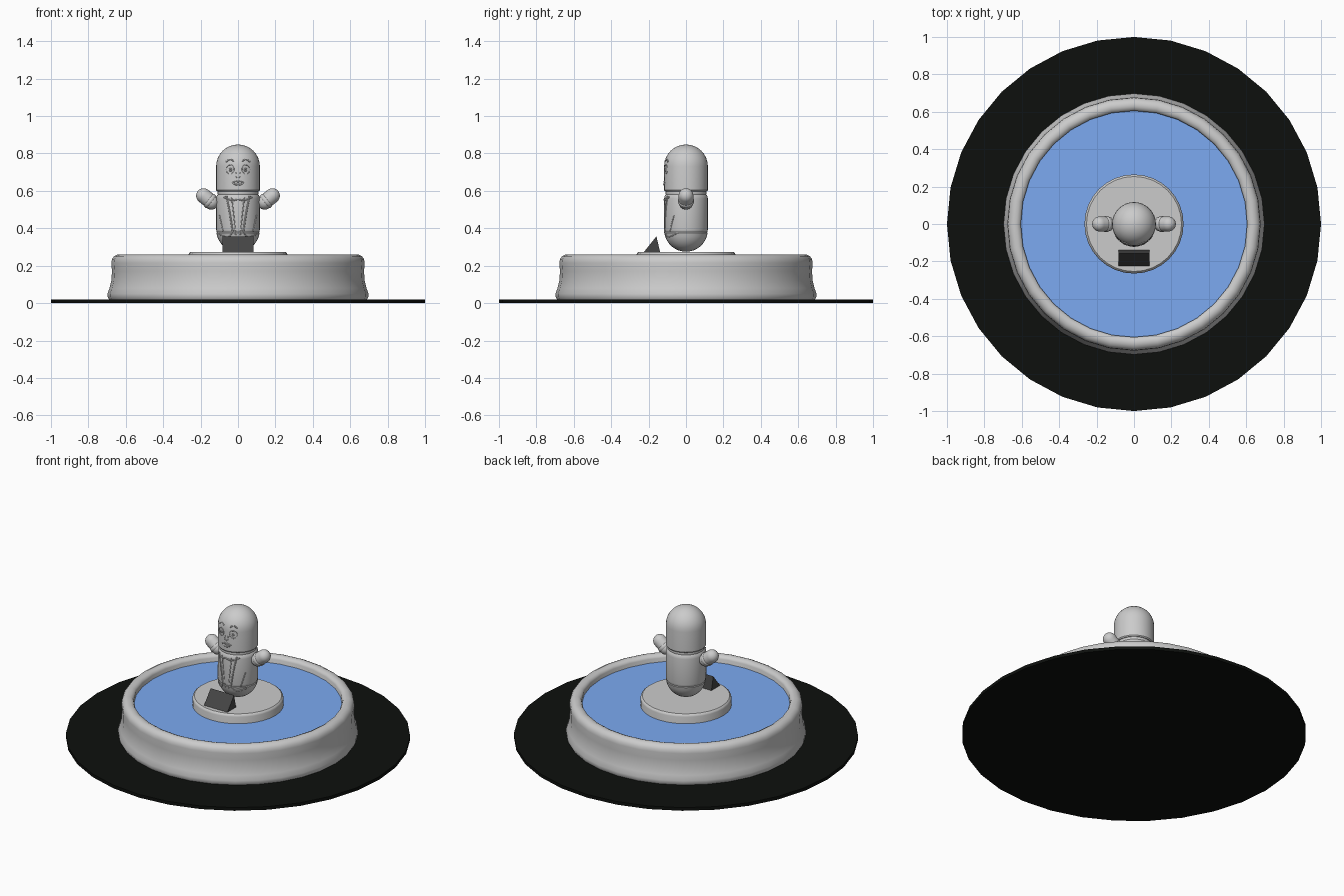
import bpy, bmesh
from math import sin, cos, pi, sqrt, radians
from mathutils import Vector

if "Cube" in bpy.data.objects:
    bpy.data.objects.remove(bpy.data.objects["Cube"])

R = 0.117           # figure radius
Z_TOP, Z_LOW = 0.731, 0.392   # centres of the domed ends


def material(name, rgb):
    m = bpy.data.materials.new(name)
    m.diffuse_color = (*rgb, 1)
    m.use_nodes = True
    m.node_tree.nodes["Principled BSDF"].inputs["Base Color"].default_value = m.diffuse_color
    return m


black = material("black", (0.004, 0.005, 0.004))
blue = material("water_blue", (0.2, 0.4, 0.88))
dark = material("dark_grey", (0.06, 0.06, 0.06))


def finish(bm, name, mat=None, angle=35):
    bmesh.ops.recalc_face_normals(bm, faces=bm.faces)
    me = bpy.data.meshes.new(name)
    bm.to_mesh(me)
    bm.free()
    ob = bpy.data.objects.new(name, me)
    bpy.context.collection.objects.link(ob)
    if mat:
        me.materials.append(mat)
    bpy.ops.object.select_all(action='DESELECT')
    ob.select_set(True)
    bpy.context.view_layer.objects.active = ob
    if angle:
        bpy.ops.object.shade_smooth_by_angle(angle=radians(angle))
    return ob


def lathe(name, profile, n=32, mat=None, angle=35, closed=False):
    """Revolve (radius, z) points around z; r = 0 ends become poles."""
    bm = bmesh.new()
    rings = []
    for r, z in profile:
        if r < 1e-5:
            rings.append([bm.verts.new((0, 0, z))] * n)
        else:
            rings.append([bm.verts.new((r * cos(2 * pi * i / n), r * sin(2 * pi * i / n), z))
                          for i in range(n)])
    pairs = list(zip(rings, rings[1:]))
    if closed:
        pairs.append((rings[-1], rings[0]))
    for a, b in pairs:
        for i in range(n):
            j = (i + 1) % n
            bm.faces.new(list(dict.fromkeys((a[i], a[j], b[j], b[i]))))
    return finish(bm, name, mat, angle)


def arc(r, zc, a0, a1, steps=8):
    pts = []
    for k in range(steps + 1):
        a = radians(a0 + (a1 - a0) * k / steps)
        c = r * cos(a)
        pts.append((c if c > 1e-5 else 0, zc + r * sin(a)))
    return pts


def on_front(x, z, lift=0.0):
    """Point on the front of the capsule body."""
    dz = max(z - Z_TOP, Z_LOW - z, 0)
    r2 = R * R - dz * dz
    return Vector((x, -sqrt(max(r2 - x * x, 0)) - lift, z))


def relief(name, pts, width, closed=False, mirror=False):
    """Raised line following the front of the figure."""
    for s in ((1, -1) if mirror else (1,)):
        cu = bpy.data.curves.new(name, 'CURVE')
        cu.dimensions = '3D'
        cu.bevel_depth = width
        cu.bevel_resolution = 1
        cu.resolution_u = 4
        cu.use_fill_caps = True
        sp = cu.splines.new('BEZIER')
        sp.bezier_points.add(len(pts) - 1)
        for bp, (x, z) in zip(sp.bezier_points, pts):
            bp.co = on_front(s * x, z)
            bp.handle_left_type = bp.handle_right_type = 'AUTO'
        sp.use_cyclic_u = closed
        ob = bpy.data.objects.new(name, cu)
        bpy.context.collection.objects.link(ob)
        bpy.ops.object.select_all(action='DESELECT')
        ob.select_set(True)
        bpy.context.view_layer.objects.active = ob
        bpy.ops.object.convert(target='MESH')


def oval(x, z, w, h, n=8):
    return [(x + w * cos(2 * pi * i / n), z + h * sin(2 * pi * i / n)) for i in range(n)]


# Base disc
lathe("base_disc", [(0, 0), (1, 0), (1, 0.02), (0, 0.02)], mat=black)

# Round basin wall
lathe("basin_wall", [(0.605, 0.03), (0.605, 0.24), (0.612, 0.252), (0.628, 0.259), (0.645, 0.259),
                     (0.662, 0.251), (0.674, 0.235), (0.677, 0.215), (0.674, 0.17), (0.677, 0.12),
                     (0.687, 0.08), (0.698, 0.05), (0.696, 0.03), (0.69, 0.02), (0.62, 0.02)],
      closed=True, angle=50)

# Water surface
lathe("water", [(0, 0.215), (0.615, 0.215)], mat=blue)

# Pedestal
lathe("pedestal", [(0, 0.03), (0.265, 0.03), (0.265, 0.258), (0.262, 0.267), (0.254, 0.273), (0, 0.273)])

# Figure: lower dome, torso, neck, head
lathe("lower_body", arc(R, Z_LOW, -90, -8) + [(0.112, 0.381), (0, 0.381)])
lathe("torso", [(0, 0.372), (0.109, 0.372), (0.115, 0.384), (R, 0.395), (R, 0.558), (0.115, 0.572),
                (0.108, 0.582), (0, 0.584)], angle=40)
lathe("neck_collar", [(0, 0.575), (0.106, 0.575), (0.11, 0.588), (0.106, 0.604), (0, 0.604)])
lathe("head", [(0, 0.598), (0.112, 0.598), (R, 0.604)] + arc(R, Z_TOP, 0, 90))

# Raised arms
for side, s in (("right", 1), ("left", -1)):
    arm = lathe(side + "_arm", arc(0.04, -0.027, -90, 0) + arc(0.04, 0.027, 0, 90), n=20)
    d = Vector((s * 0.78, 0, 0.63))
    arm.rotation_mode = 'QUATERNION'
    arm.rotation_quaternion = Vector((0, 0, 1)).rotation_difference(d)
    arm.location = (s * 0.163, 0, 0.557)
    cuff = lathe(side + "_cuff", [(0, -0.03), (0.038, -0.03), (0.043, -0.022), (0.043, -0.012),
                                  (0.038, -0.004), (0, -0.004)], n=20, angle=60)
    cuff.rotation_mode = 'QUATERNION'
    cuff.rotation_quaternion = arm.rotation_quaternion
    cuff.location = arm.location

# Face relief
relief("eye_rim", oval(0.042, 0.715, 0.021, 0.024), 0.002, True, True)
relief("pupil", oval(0.04, 0.713, 0.005, 0.006), 0.004, True, True)
relief("eyebrow", [(0.022, 0.759), (0.042, 0.768), (0.064, 0.755)], 0.004, mirror=True)
relief("nose", [(0.01, 0.7), (0.011, 0.676), (0, 0.669)], 0.002, mirror=True)
relief("upper_lip", [(-0.03, 0.643), (-0.01, 0.651), (0, 0.648), (0.01, 0.651), (0.03, 0.643)], 0.004)
relief("lower_lip", [(-0.024, 0.64), (0, 0.632), (0.024, 0.64)], 0.005)

# Garment relief
relief("lapel", [(0.062, 0.572), (0.047, 0.5), (0.028, 0.38)], 0.0045, mirror=True)
relief("pleat", [(0.034, 0.565), (0.024, 0.48), (0.012, 0.365)], 0.003, mirror=True)
relief("side_fold", [(0.098, 0.47), (0.088, 0.42), (0.08, 0.385)], 0.003, mirror=True)
relief("collar_edge", [(-0.075, 0.566), (-0.03, 0.549), (0, 0.554), (0.03, 0.549), (0.075, 0.566)], 0.004)
relief("coat_hem", [(0.108, 0.375), (0.085, 0.36), (0.05, 0.355), (0.028, 0.38)], 0.003, mirror=True)

# Wedge plaque in front of the figure
bm = bmesh.new()
tri = [(-0.228, 0.27), (-0.138, 0.27), (-0.158, 0.357)]
l, r = ([bm.verts.new((x, y, z)) for y, z in tri] for x in (-0.083, 0.083))
bm.faces.new(l)
bm.faces.new(r)
for i in range(3):
    j = (i + 1) % 3
    bm.faces.new((l[i], l[j], r[j], r[i]))
finish(bm, "wedge_plaque", dark, angle=0)
